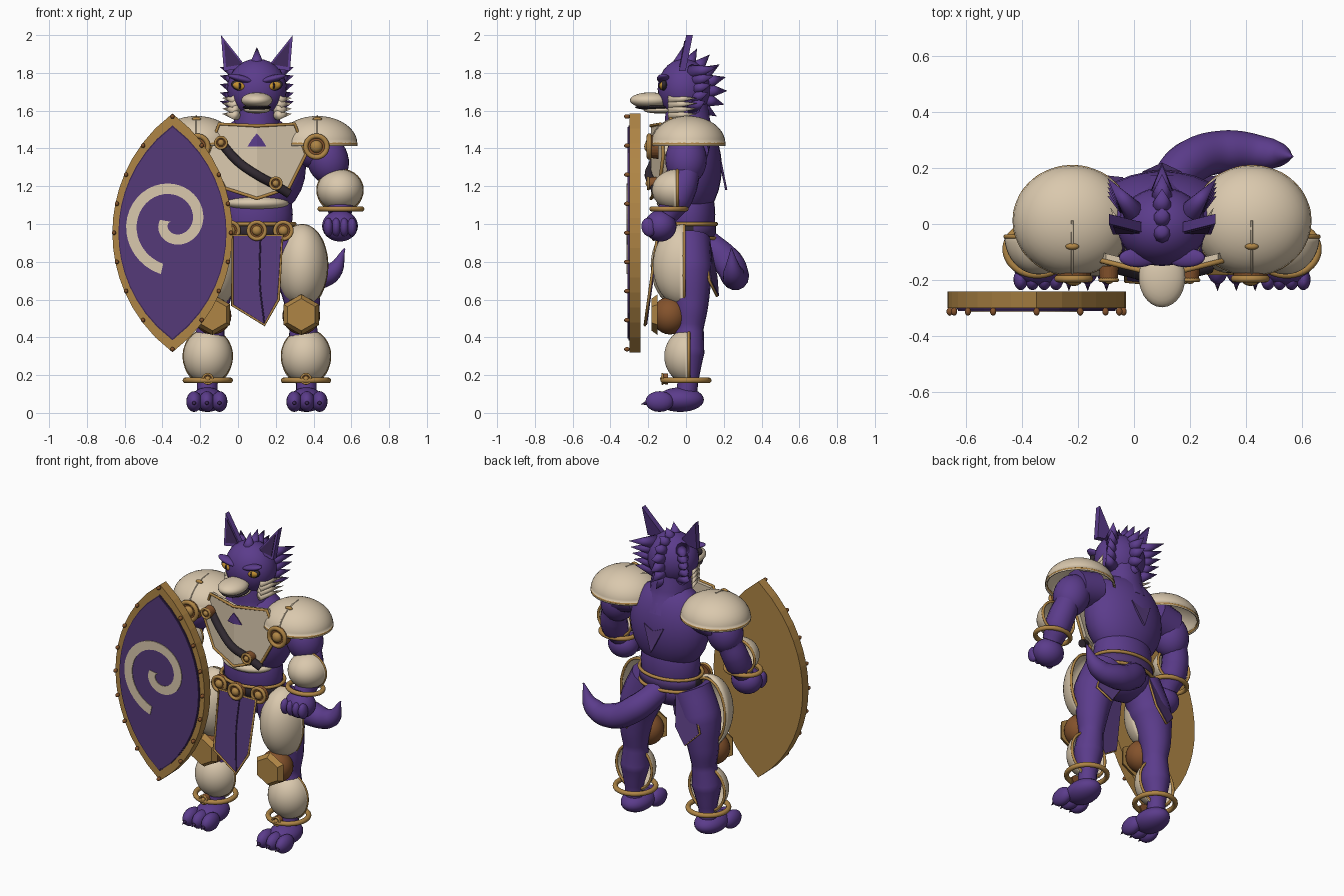
import bpy, bmesh, math
from mathutils import Vector, Matrix, Euler

cube = bpy.data.objects.get("Cube")
if cube:
    bpy.data.objects.remove(cube)

CX = 0.1  # symmetry line of the body


def material(name, r, g, b):
    m = bpy.data.materials.new(name)
    m.use_nodes = True
    m.diffuse_color = (r, g, b, 1)
    m.node_tree.nodes["Principled BSDF"].inputs["Base Color"].default_value = (r, g, b, 1)
    return m


PURPLE = material("purple fur", 0.105, 0.045, 0.26)
CLOTH = material("purple cloth", 0.09, 0.042, 0.19)
SHADE = material("dark purple", 0.045, 0.02, 0.09)
CREAM = material("cream armour", 0.70, 0.58, 0.42)
GOLD = material("gold trim", 0.43, 0.235, 0.06)
BROWN = material("brown leather", 0.23, 0.085, 0.025)
DARK = material("dark leather", 0.03, 0.022, 0.03)
AMBER = material("amber eye", 0.55, 0.28, 0.03)


def finish(name, bm, mat, smooth=True):
    bmesh.ops.recalc_face_normals(bm, faces=bm.faces)
    me = bpy.data.meshes.new(name)
    bm.to_mesh(me)
    bm.free()
    me.materials.append(mat)
    for p in me.polygons:
        p.use_smooth = smooth
    ob = bpy.data.objects.new(name, me)
    bpy.context.collection.objects.link(ob)
    return ob


def ball(name, loc, r, mat, rot=(0, 0, 0), seg=28):
    bm = bmesh.new()
    bmesh.ops.create_uvsphere(bm, u_segments=seg, v_segments=seg // 2, radius=1)
    bm.transform(Matrix.LocRotScale(Vector(loc), Euler(rot), Vector(r)))
    return finish(name, bm, mat)


def cone(name, base, tip, r1, mat, r2=0.0, n=10, smooth=True):
    base, tip = Vector(base), Vector(tip)
    d = tip - base
    bm = bmesh.new()
    bmesh.ops.create_cone(bm, cap_ends=True, segments=n, radius1=r1, radius2=r2, depth=d.length)
    bm.transform(Matrix.Translation((base + tip) / 2) @ d.to_track_quat('Z', 'Y').to_matrix().to_4x4())
    return finish(name, bm, mat, smooth)


def tube(name, pts, radii, mat, closed=False, soft=True):
    """Round tube through points; radii is one number or one per point."""
    cu = bpy.data.curves.new(name, 'CURVE')
    cu.dimensions = '3D'
    cu.bevel_depth, cu.bevel_resolution, cu.resolution_u = 1, 5, 8
    cu.use_fill_caps = True
    sp = cu.splines.new('BEZIER')
    sp.bezier_points.add(len(pts) - 1)
    for i, (bp, p) in enumerate(zip(sp.bezier_points, pts)):
        bp.co = p
        bp.radius = radii[i] if isinstance(radii, (list, tuple)) else radii
        bp.handle_left_type = bp.handle_right_type = 'AUTO' if soft else 'VECTOR'
    sp.use_cyclic_u = closed
    tmp = bpy.data.objects.new(name, cu)
    bpy.context.collection.objects.link(tmp)
    dg = bpy.context.evaluated_depsgraph_get()
    me = bpy.data.meshes.new_from_object(tmp.evaluated_get(dg))
    bpy.data.objects.remove(tmp)
    me.materials.clear()
    me.materials.append(mat)
    ob = bpy.data.objects.new(name, me)
    bpy.context.collection.objects.link(ob)


def ring(name, loc, rx, ry, thick, mat, rot=(0, 0, 0)):
    m = Matrix.LocRotScale(Vector(loc), Euler(rot), Vector((1, 1, 1)))
    angles = [i * math.tau / 16 for i in range(16)]
    tube(name, [m @ Vector((rx * math.cos(a), ry * math.sin(a), 0)) for a in angles], thick, mat, True)


def shell(name, loc, r, rot=(0, 0, 0)):
    """Hollow half ellipsoid (local +z half) with a gold rim."""
    bm = bmesh.new()
    bmesh.ops.create_uvsphere(bm, u_segments=36, v_segments=20, radius=1)
    bmesh.ops.bisect_plane(bm, geom=bm.verts[:] + bm.edges[:] + bm.faces[:], plane_co=(0, 0, 0),
                           plane_no=(0, 0, -1), clear_outer=True)
    bm.transform(Matrix.LocRotScale(Vector(loc), Euler(rot), Vector(r)))
    ob = finish(name, bm, CREAM)
    mod = ob.modifiers.new("thickness", 'SOLIDIFY')
    mod.thickness = 0.012
    ring(name + "_rim", loc, r[0] * 0.965, r[1] * 0.965, 0.008, GOLD, rot)


def plate(name, pts, y, thick, mat, trim=None, fold=True):
    """Flat (x, z) outline set at depth y(x, z), thickened backwards."""
    bm = bmesh.new()
    bm.faces.new([bm.verts.new((x, 0, z)) for x, z in pts])
    if fold:
        bmesh.ops.bisect_plane(bm, geom=bm.verts[:] + bm.edges[:] + bm.faces[:],
                               plane_co=(CX, 0, 0), plane_no=(1, 0, 0))
    for v in bm.verts:
        v.co.y = y(v.co.x, v.co.z)
    ext = bmesh.ops.extrude_face_region(bm, geom=bm.faces[:])
    for v in ext["geom"]:
        if isinstance(v, bmesh.types.BMVert):
            v.co.y += thick
    finish(name, bm, mat, False)
    if trim:
        tube(name + "_trim", [(x, y(x, z), z) for x, z in pts], trim, GOLD, True, False)


def medal(name, x, y, z, r, depth=0.03):
    cone(name + "_disc", (x, y + depth, z), (x, y, z), r, BROWN, r * 0.9, 24, False)
    ring(name + "_ring", (x, y, z), r * 0.85, r * 0.85, r * 0.2, GOLD, (math.pi / 2, 0, 0))
    ball(name + "_boss", (x, y, z), (r * 0.5, r * 0.4, r * 0.5), GOLD, seg=16)


def both(half):
    """Mirror a half outline given as (offset, z), starting on the symmetry line."""
    return [(CX + d, z) for d, z in half] + [(CX - d, z) for d, z in reversed(half) if d > 0]


FRONT = (math.pi / 2, 0, 0)

# Torso, belt and neck; the belt is leather in front and cloth behind
ball("torso", (CX, 0.02, 1.3), (0.26, 0.17, 0.28), PURPLE)
ball("abdomen", (CX, 0.015, 1.05), (0.19, 0.14, 0.24), PURPLE)
ball("pelvis", (CX, 0.01, 0.9), (0.2, 0.135, 0.12), PURPLE)
tube("neck", [(CX, 0.02, 1.4), (CX, 0.01, 1.52), (CX, 0, 1.66)], [0.16, 0.125, 0.11], PURPLE)
ball("belly_plate", (CX, -0.03, 1.11), (0.17, 0.125, 0.045), CREAM)
belt = cone("belt", (0, 0, 0.925), (0, 0, 1.0), 0.2, DARK, 0.2, 32)
belt.scale, belt.location = (1, 0.74, 1), (CX, 0.01, 0)
belt.data.materials.append(CLOTH)
for p in belt.data.polygons:
    p.material_index = int(p.center.y > 0.03)
for i, z in enumerate((0.925, 1.0)):
    ring(f"belt_ring_{i}", (CX, 0.01, z), 0.2, 0.15, 0.01, GOLD)
for i, d in enumerate((-0.14, 0, 0.14)):
    medal(f"belt_medal_{i}", CX + d, -0.17 + abs(d) * 0.25, 0.965, 0.052)

# Chest plate with strap, and back emblem
chest_y = lambda x, z: -0.185 + 0.25 * abs(x - CX)
plate("chest_plate", both([(0, 1.52), (0.2, 1.53), (0.26, 1.37), (0.17, 1.19), (0, 1.135)]), chest_y, 0.03, CREAM, 0.009)
plate("chest_emblem", both([(0, 1.48), (0.025, 1.45), (0.05, 1.41)]), lambda x, z: chest_y(x, z) - 0.006, 0.008, PURPLE)
strap = [(-0.09, 1.43), (0, 1.33), (0.1, 1.26), (0.19, 1.21), (0.27, 1.16)]
tube("chest_strap", [(x, chest_y(x, z) - 0.01, z) for x, z in strap], 0.024, DARK)
for i, (x, z) in enumerate((strap[0], (0.2, 1.215))):
    medal(f"strap_medal_{i}", x, -0.2, z, 0.035, 0.05)
plate("back_emblem", both([(0, 1.31), (0.07, 1.34), (0, 1.18)]), lambda x, z: 0.175 + 0.2 * (1.34 - z), 0.012, CLOTH)

# Front loincloth
cloth_y = lambda x, z: -0.15 - 0.14 * (0.95 - z)
plate("front_loincloth", [(-0.03, 0.94), (0.235, 0.94), (0.215, 0.6), (0.14, 0.465), (-0.03, 0.57)], cloth_y, 0.012, CLOTH, 0.007)
tube("loincloth_seam", [(x, cloth_y(x, z) - 0.001, z) for x, z in ((0.12, 0.94), (0.115, 0.7), (0.14, 0.47))], 0.004, SHADE)

# Tail
tube("tail", [(0.1, 0.1, 0.91), (0.2, 0.22, 0.8), (0.34, 0.26, 0.725), (0.49, 0.25, 0.74), (0.565, 0.24, 0.87)],
     [0.07, 0.08, 0.075, 0.055, 0.004], PURPLE)

# Head
ball("head", (CX, -0.01, 1.715), (0.158, 0.14, 0.16), PURPLE)
ball("muzzle", (CX, -0.19, 1.655), (0.083, 0.107, 0.042), CREAM)
ball("mouth", (CX, -0.17, 1.618), (0.076, 0.1, 0.014), DARK)
ball("jaw", (CX, -0.14, 1.603), (0.07, 0.085, 0.018), CREAM)
for i in range(8):  # central mane ridge from brow to nape
    a = math.radians(105 - i * 22)
    up = Vector((0, math.cos(a), math.sin(a)))
    c = Vector((CX, -0.01, 1.715))
    out = (up + Vector((0, 0.55, 0.1))).normalized()
    cone(f"mane_spike_{i}", c + up * 0.11, c + up * 0.13 + out * 0.1, 0.05, PURPLE)

for s, side in ((1, "left"), (-1, "right")):
    P = lambda d, y, z: (CX + s * d, y, z)

    # Ear: flattened wedge with a dark inner face
    outline = [(CX + s * d, z) for d, z in ((0.175, 1.81), (0.19, 2.0), (0.11, 1.9), (0.055, 1.83))]
    plate(side + "_ear", outline, lambda x, z: -0.035 + 0.2 * (z - 1.82), 0.035, PURPLE, fold=False)
    mid = sum((Vector(p) for p in outline), Vector((0, 0))) / 4
    inner = [tuple(mid.lerp(Vector(p), 0.72)) for p in outline]
    plate(side + "_inner_ear", inner, lambda x, z: -0.039 + 0.2 * (z - 1.82), 0.005, SHADE, fold=False)

    # Eye and brow
    tilt = (0, -s * 0.25, 0)
    ball(side + "_eye_socket", P(0.092, -0.116, 1.733), (0.046, 0.018, 0.028), DARK, tilt, 16)
    ball(side + "_eye", P(0.092, -0.123, 1.731), (0.037, 0.018, 0.021), AMBER, tilt, 16)
    ball(side + "_pupil", P(0.09, -0.136, 1.731), (0.006, 0.008, 0.018), DARK, seg=12)
    ball(side + "_brow", P(0.085, -0.12, 1.77), (0.07, 0.034, 0.018), PURPLE, tilt)

    # Fur tufts: swept-back temples and cream cheeks
    for i in range(5):
        z = 1.62 + i * 0.045
        cone(f"{side}_temple_tuft_{i}", P(0.095, 0.035, z), P(0.195, 0.1 + 0.016 * i, z + 0.03), 0.045, PURPLE)
    for i in range(4):
        z = 1.575 + i * 0.028
        cone(f"{side}_cheek_tuft_{i}", P(0.11, -0.085, z), P(0.185, 0.06, z + 0.008), 0.026, CREAM)

    # Pauldron
    shell(side + "_pauldron", P(0.32, 0.012, 1.425), (0.212, 0.197, 0.147))
    arc = [math.radians(a) for a in (0, 25, 50, 70, 88)]
    tube(side + "_pauldron_seam", [P(0.32, 0.012 - 0.197 * math.sin(a), 1.425 + 0.147 * math.cos(a)) for a in arc], 0.004, CREAM)
    ball(side + "_pauldron_bead", P(0.32, -0.08, 1.555), (0.025, 0.012, 0.012), GOLD, seg=12)
    medal(side + "_shoulder_medal", CX + s * 0.315, -0.195, 1.41, 0.066, 0.05)

    # Arm: rounded upper arm, slimmer forearm, fist
    ball(side + "_upper_arm", P(0.375, 0, 1.34), (0.11, 0.11, 0.135), PURPLE, (0, -s * 0.3, 0))
    tube(side + "_shoulder", [P(0.22, 0.02, 1.42), P(0.36, 0.01, 1.39)], 0.11, PURPLE)
    tube(side + "_forearm", [P(0.41, 0, 1.27), P(0.43, -0.02, 1.2), P(0.44, -0.05, 1.13), P(0.44, -0.1, 1.05)],
         [0.075, 0.08, 0.08, 0.06], PURPLE)
    shell(side + "_forearm_guard", P(0.44, -0.045, 1.18), (0.122, 0.11, 0.135), FRONT)
    ring(side + "_bracelet", P(0.445, -0.09, 1.08), 0.11, 0.09, 0.014, GOLD)
    ball(side + "_hand", P(0.44, -0.135, 0.99), (0.095, 0.085, 0.083), PURPLE)
    for i in range(4):
        ball(f"{side}_finger_{i}", P(0.378 + i * 0.042, -0.198, 0.983), (0.026, 0.038, 0.05), PURPLE, (0.2, 0, 0), 16)

    # Leg with thigh guard, knee pad and shin guard
    tube(side + "_leg", [P(0.14, 0.01, 0.92), P(0.21, 0.015, 0.75), P(0.24, 0.025, 0.58), P(0.245, 0.02, 0.45),
                         P(0.255, 0.01, 0.32), P(0.262, 0.01, 0.17), P(0.262, 0, 0.08)],
         [0.12, 0.126, 0.095, 0.074, 0.088, 0.055, 0.055], PURPLE)
    shell(side + "_thigh_guard", P(0.24, -0.01, 0.78), (0.135, 0.22, 0.165), FRONT)
    ball(side + "_knee_cap", P(0.235, -0.085, 0.515), (0.1, 0.095, 0.1), BROWN)
    cone(side + "_knee_plate", P(0.235, -0.15, 0.52), P(0.235, -0.182, 0.52), 0.108, GOLD, 0.085, 6, False)
    shell(side + "_shin_guard", P(0.26, 0.015, 0.3), (0.13, 0.145, 0.13), FRONT)
    ring(side + "_anklet", P(0.26, 0, 0.172), 0.118, 0.12, 0.015, GOLD)
    medal(side + "_ankle_medal", CX + s * 0.26, -0.125, 0.18, 0.03)

    # Hip cloth hanging behind the thigh
    hip = [(CX + s * d, z) for d, z in ((0.11, 0.93), (0.2, 0.93), (0.285, 0.7), (0.21, 0.62), (0.14, 0.72))]
    plate(side + "_hip_cloth", hip, lambda x, z: 0.1 + 0.25 * (0.93 - z) - 0.25 * (abs(x - CX) - 0.15),
          0.012, CLOTH, 0.007, False)

    # Foot with three clawed toes
    ball(side + "_foot", P(0.262, -0.03, 0.07), (0.09, 0.125, 0.065), PURPLE)
    for i in (-1, 0, 1):
        ball(f"{side}_toe_{i + 2}", P(0.265 + i * 0.067, -0.14, 0.06), (0.042, 0.075, 0.055), PURPLE, seg=20)
        cone(f"{side}_claw_{i + 2}", P(0.265 + i * 0.067, -0.2, 0.055), P(0.265 + i * 0.067, -0.24, 0.045), 0.015, SHADE)

# Shield: slab, dark border, cloth face, rim studs and spiral
SX, SZ, W, H = -0.347, 0.953, 0.318, 0.632
R = (W * W + H * H) / (2 * W)


def lens(scale, n=16):
    zs = [-H + 2 * H * i / n for i in range(n + 1)]
    xs = [math.sqrt(R * R - z * z) - (R - W) for z in zs]
    right = list(zip(xs, zs))
    left = [(-x, z) for x, z in reversed(right[1:-1])]
    return [(SX + x * scale, SZ + z * scale) for x, z in right + left]


for name, k, y, t, m in (("shield_body", 1, -0.3, 0.06, GOLD), ("shield_border", 0.9, -0.305, 0.009, SHADE),
                         ("shield_face", 0.885, -0.31, 0.009, CLOTH)):
    plate(name, lens(k), lambda x, z: y, t, m, fold=False)
for i, (x, z) in enumerate(lens(0.975, 8)):
    ball(f"shield_stud_{i}", (x, -0.312, z), (0.012, 0.016, 0.012), BROWN, seg=10)

steps = 48
edges = ([], [])
for i in range(steps + 1):
    t = i / steps
    a = math.radians(257 - 447 * t)
    for edge, off in zip(edges, (0.028, -0.028)):
        r = 0.255 - 0.215 * t + off
        edge.append((-0.345 + r * math.cos(a), 1.01 + r * math.sin(a)))
bm = bmesh.new()
rows = [[bm.verts.new((x, -0.314, z)) for x, z in e] for e in edges]
for i in range(steps):
    bm.faces.new((rows[0][i], rows[0][i + 1], rows[1][i + 1], rows[1][i]))
spiral = finish("shield_spiral", bm, CREAM, False)
spiral.modifiers.new("thickness", 'SOLIDIFY').thickness = 0.006
